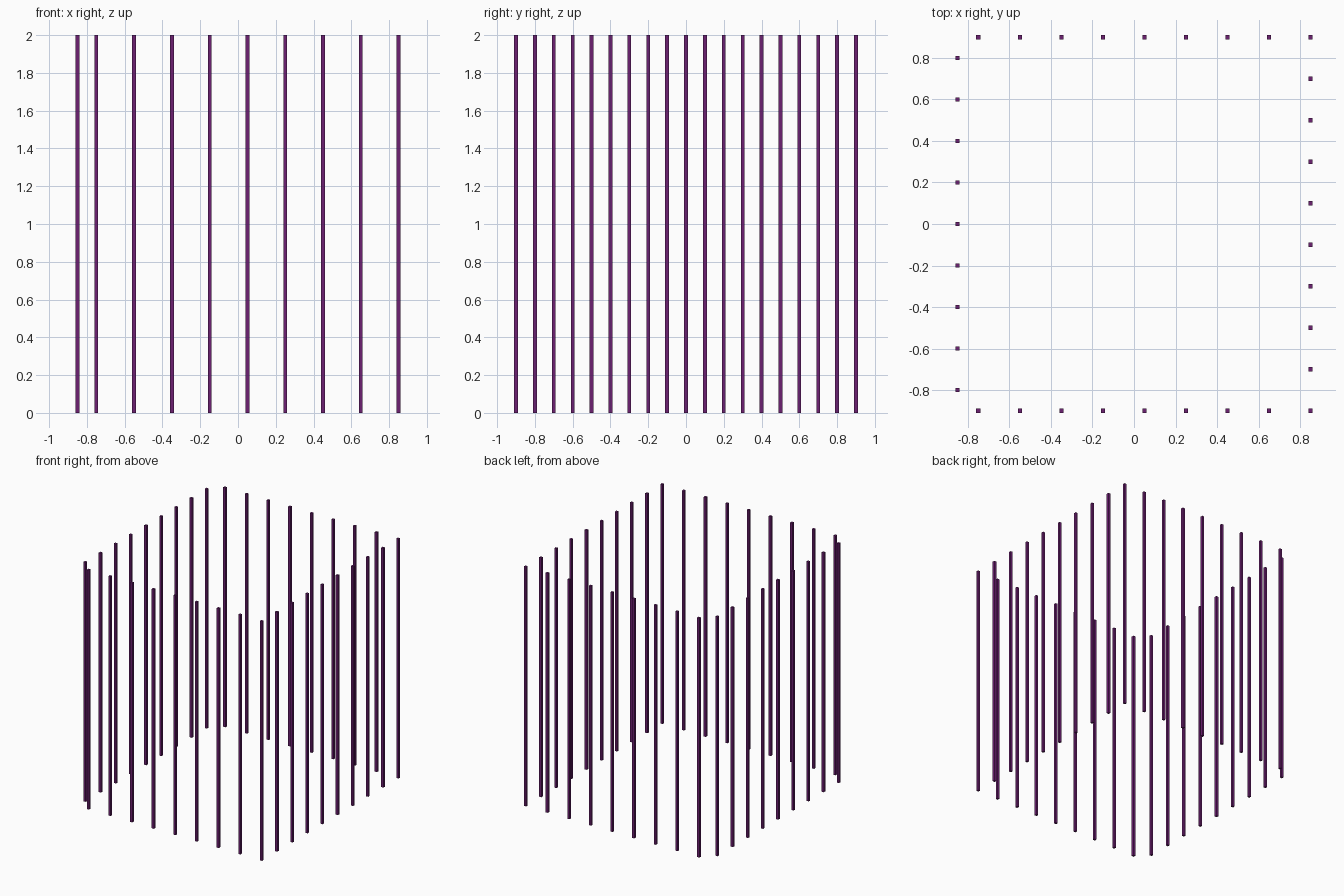
import bpy

cube = bpy.data.objects.get("Cube")
if cube:
    bpy.data.objects.remove(cube, do_unlink=True)

HEIGHT, WIDTH, STEP = 2.0, 0.02, 0.2
HALF_X, HALF_Y = 0.85, 0.9

# Single deep purple finish
purple = bpy.data.materials.new("deep_purple")
purple.use_nodes = True
colour = (0.15, 0.014, 0.165, 1)
purple.diffuse_color = colour
purple.node_tree.nodes["Principled BSDF"].inputs["Base Color"].default_value = colour


def post(name, x, y):
    """One slim square bar standing on the ground."""
    bpy.ops.mesh.primitive_cube_add(size=1, location=(x, y, HEIGHT / 2))
    bar = bpy.context.object
    bar.name = name
    bar.scale = (WIDTH, WIDTH, HEIGHT)
    bpy.ops.object.transform_apply(location=False, rotation=False, scale=True)
    bar.data.materials.append(purple)


# Front and back rows, ending in the left corners
for i in range(9):
    x = HALF_X - i * STEP
    post(f"front_post_{i + 1}", x, -HALF_Y)
    post(f"back_post_{i + 1}", x, HALF_Y)

# Left row between the corners
for i in range(8):
    post(f"left_post_{i + 1}", HALF_X, -HALF_Y + (i + 1) * STEP)

# Right row, staggered by half a step
for i in range(9):
    post(f"right_post_{i + 1}", -HALF_X, -HALF_Y + (i + 0.5) * STEP)
